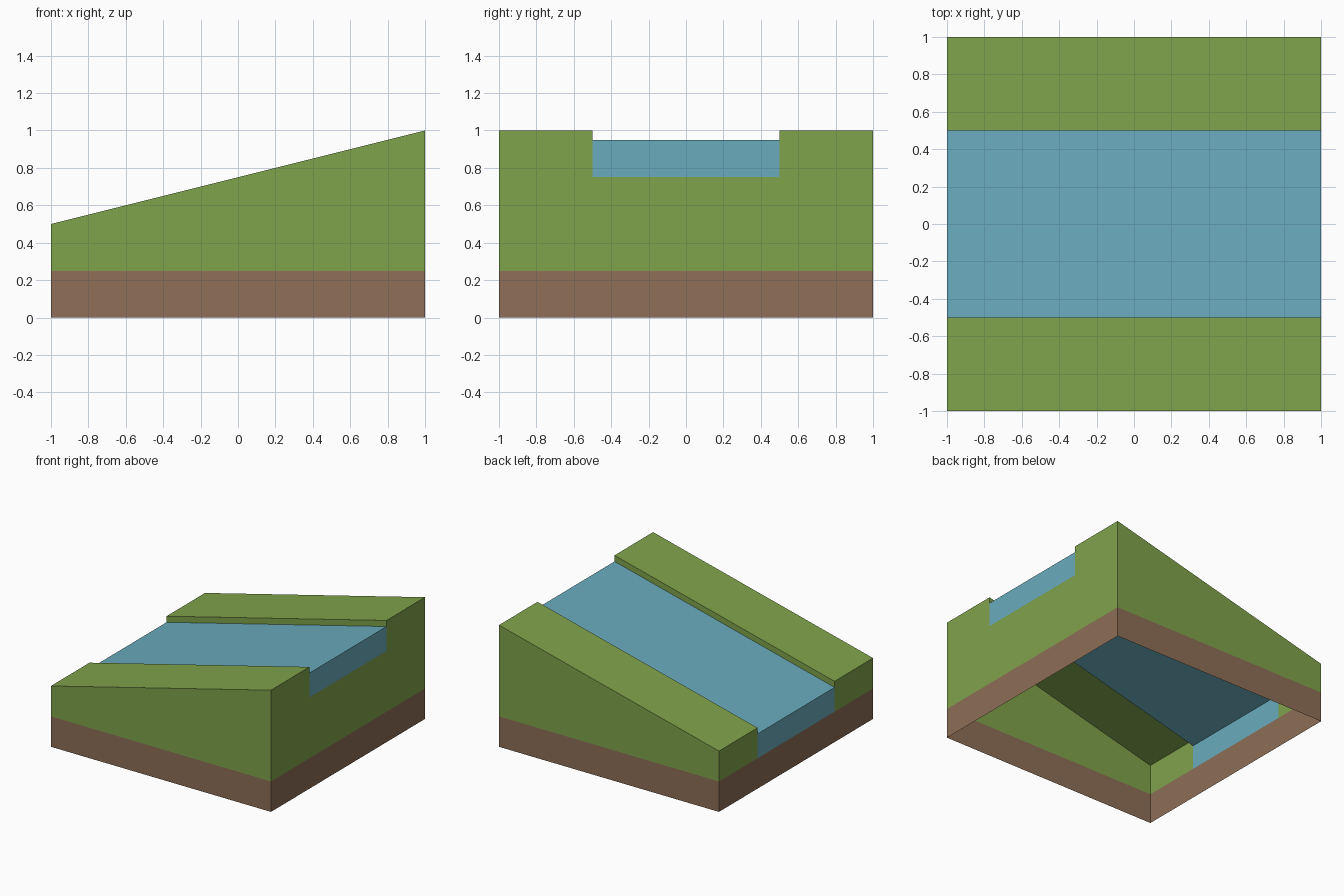
import bpy, bmesh

if "Cube" in bpy.data.objects:
    bpy.data.objects.remove(bpy.data.objects["Cube"])

BASE, DROP, DEPTH = 0.25, 0.05, 0.25   # soil height, water drop, channel depth
HALF = 0.5                             # half width of the stream


def top(x):
    return 0.75 + 0.25 * x             # sloping ground height


def material(name, rgb):
    mat = bpy.data.materials.new(name)
    lin = [((c / 255 + 0.055) / 1.055) ** 2.4 for c in rgb]
    mat.diffuse_color = (*lin, 1)
    mat.use_nodes = True
    mat.node_tree.nodes["Principled BSDF"].inputs["Base Color"].default_value = mat.diffuse_color
    return mat


def shell(name, quads, mat):
    # quads: list of (four points, outward direction)
    bm = bmesh.new()
    for pts, out in quads:
        f = bm.faces.new([bm.verts.new(p) for p in pts])
        f.normal_update()
        if sum(a * b for a, b in zip(f.normal, out)) < 0:
            f.normal_flip()
    bmesh.ops.remove_doubles(bm, verts=bm.verts, dist=1e-5)
    mesh = bpy.data.meshes.new(name)
    bm.to_mesh(mesh)
    bm.free()
    mesh.materials.append(mat)
    obj = bpy.data.objects.new(name, mesh)
    bpy.context.collection.objects.link(obj)


def end(x, y0, y1, z0, z1):
    # upright face closing the left or right end
    return ([(x, y0, z0), (x, y1, z0), (x, y1, z1), (x, y0, z1)], (x, 0, 0))


def sweep(a, b, out):
    # strip along x between two (y, height function) rails
    return ([(-1, a[0], a[1](-1)), (1, a[0], a[1](1)),
             (1, b[0], b[1](1)), (-1, b[0], b[1](-1))], out)


floor = lambda x: 0
soil_top = lambda x: BASE
water_top = lambda x: top(x) - DROP

grass = material("grass green", (128, 163, 75))
soil = material("soil brown", (142, 110, 87))
water = material("water blue", (106, 171, 189))

# soil skirt, open underneath
shell("soil_base",
      [sweep((s, floor), (s, soil_top), (0, s, 0)) for s in (-1, 1)]
      + [end(s, -1, 1, 0, BASE) for s in (-1, 1)], soil)

# grass bank on each side of the stream
for s, name in ((-1, "front_bank"), (1, "back_bank")):
    shell(name, [
        sweep((s, soil_top), (s, top), (0, s, 0)),
        sweep((s, top), (s * HALF, top), (0, 0, 1)),
        sweep((s * HALF, top), (s * HALF, water_top), (0, -s, 0)),
    ] + [end(x, s * HALF, s, BASE, top(x)) for x in (-1, 1)], grass)

# grass below the stream at the high end
shell("stream_bed_end", [end(1, -HALF, HALF, BASE, top(1) - DEPTH)], grass)

# water surface with its two cut ends
shell("stream",
      [sweep((-HALF, water_top), (HALF, water_top), (0, 0, 1))]
      + [end(x, -HALF, HALF, top(x) - DEPTH, water_top(x)) for x in (-1, 1)], water)
